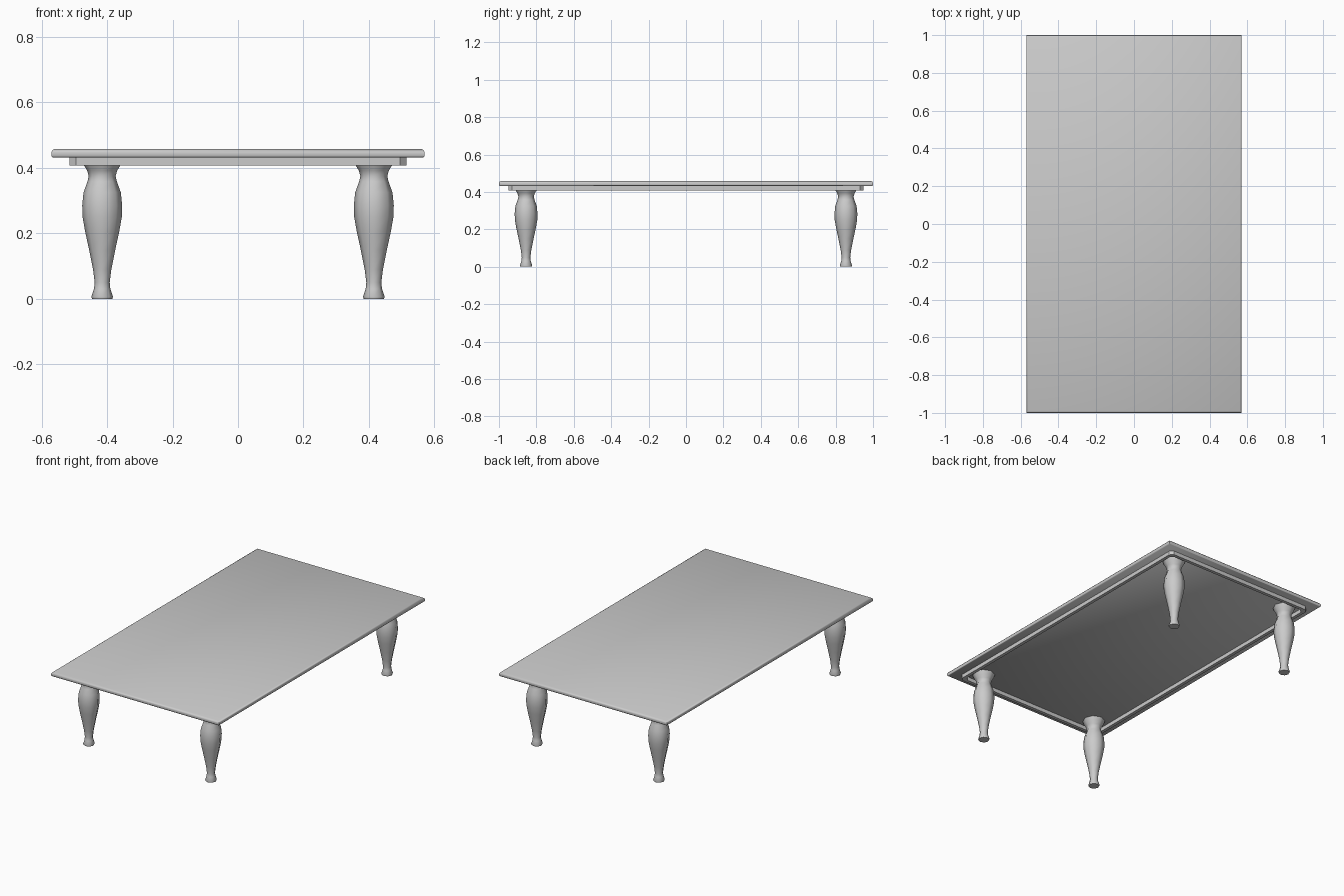
import bpy, bmesh
from math import cos, sin, tau, radians

if "Cube" in bpy.data.objects:
    bpy.data.objects.remove(bpy.data.objects["Cube"])

TOP_X, TOP_Y = 0.57, 1.0
APR_X, APR_Y = 0.515, 0.95
LEG_X, LEG_Y = 0.415, 0.855
SIDES = 8


def finish(name, bm, angle=None):
    bmesh.ops.recalc_face_normals(bm, faces=bm.faces)
    me = bpy.data.meshes.new(name)
    bm.to_mesh(me)
    bm.free()
    ob = bpy.data.objects.new(name, me)
    bpy.context.collection.objects.link(ob)
    if angle:
        bpy.ops.object.select_all(action='DESELECT')
        bpy.context.view_layer.objects.active = ob
        ob.select_set(True)
        bpy.ops.object.shade_smooth_by_angle(angle=radians(angle))
    return ob


def skin(bm, rings, wrap=False):
    # join consecutive vertex rings with quads
    pairs = list(zip(rings, rings[1:])) + ([(rings[-1], rings[0])] if wrap else [])
    for a, b in pairs:
        for i in range(len(a)):
            j = (i + 1) % len(a)
            bm.faces.new((a[i], a[j], b[j], b[i]))


# table top: slab with softly rounded upper and lower edges
bm = bmesh.new()
rings = []
for inset, z in [(0.004, 0.432), (0, 0.436), (0, 0.448), (0.003, 0.454), (0.010, 0.458)]:
    x, y = TOP_X - inset, TOP_Y - inset
    rings.append([bm.verts.new(p) for p in ((-x, -y, z), (x, -y, z), (x, y, z), (-x, y, z))])
skin(bm, rings)
bm.faces.new(rings[0])
bm.faces.new(rings[-1])
finish("table_top", bm, 50)


# apron: thin open frame with clipped corners
def clipped(bm, x, y, c, z):
    pts = [(-x + c, -y), (x - c, -y), (x, -y + c), (x, y - c),
           (x - c, y), (-x + c, y), (-x, y - c), (-x, -y + c)]
    return [bm.verts.new((px, py, z)) for px, py in pts]


bm = bmesh.new()
T = 0.02
rings = [clipped(bm, APR_X - i, APR_Y - i, 0.02, z)
         for i, z in [(0, 0.434), (0, 0.408), (T, 0.408), (T, 0.434)]]
skin(bm, rings, wrap=True)
finish("apron", bm)

# turned legs: (radius, height) profile spun around the leg axis
PROFILE = [(0.031, 0), (0.033, 0.006), (0.025, 0.03), (0.023, 0.05), (0.028, 0.09),
           (0.040, 0.15), (0.052, 0.205), (0.060, 0.25), (0.061, 0.285), (0.057, 0.325),
           (0.045, 0.358), (0.041, 0.375), (0.046, 0.392), (0.057, 0.41), (0.066, 0.434)]
for end, sy in (("front", -1), ("back", 1)):
    for side, sx in (("left", -1), ("right", 1)):
        bm = bmesh.new()
        rings = [[bm.verts.new((sx * LEG_X + r * cos(tau * i / SIDES),
                                sy * LEG_Y + r * sin(tau * i / SIDES), z))
                  for i in range(SIDES)] for r, z in PROFILE]
        skin(bm, rings)
        bm.faces.new(rings[0])
        bm.faces.new(rings[-1])
        finish(f"{end}_{side}_leg", bm, 60)
